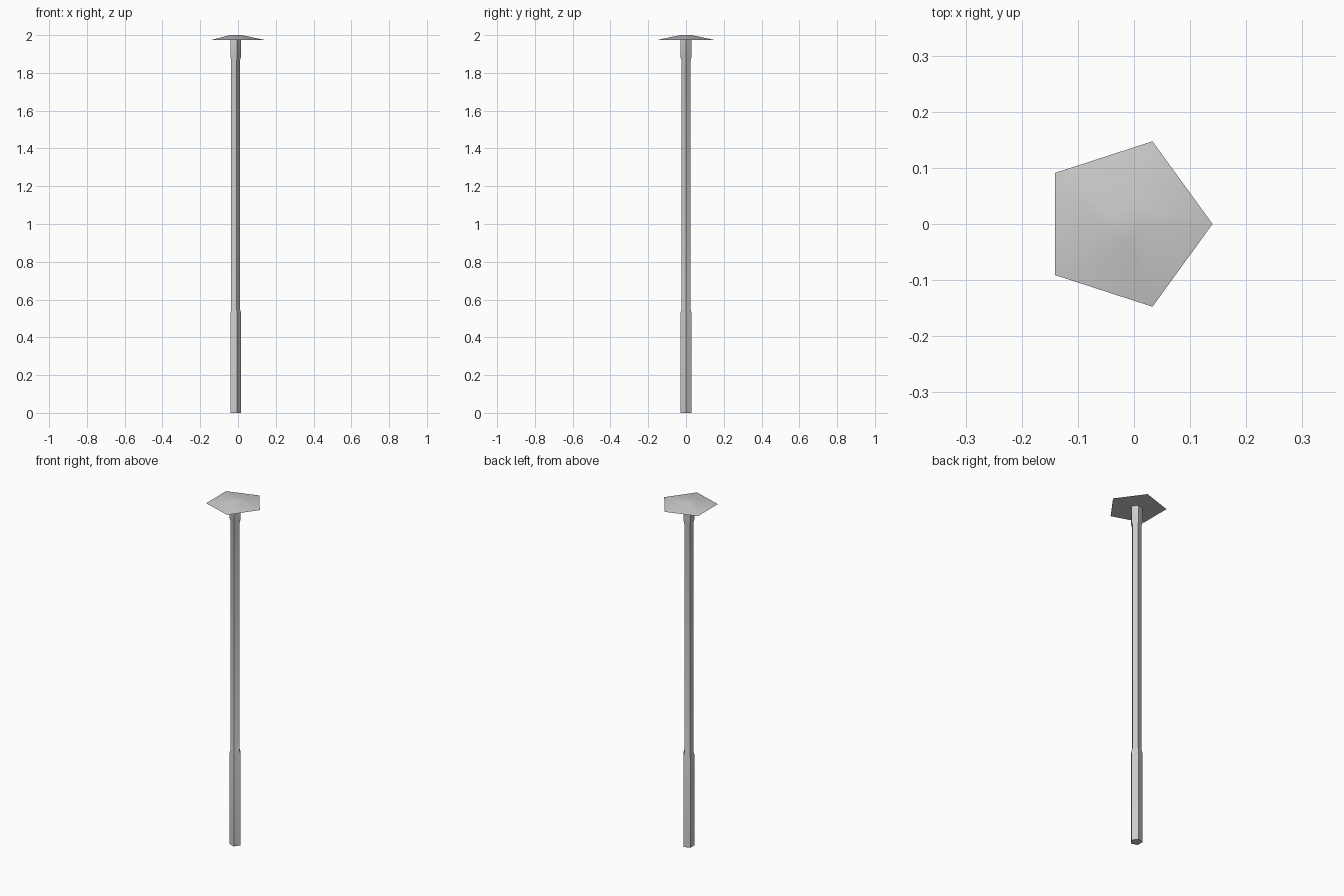
import bpy, bmesh, math

if "Cube" in bpy.data.objects:
    bpy.data.objects.remove(bpy.data.objects["Cube"])

SIDES = 5
CX = -0.015  # axis offset that centres the pentagon's bounds on x = 0


def prism(name, profile):
    """Closed five-sided solid from (radius, z) rings, bottom to top."""
    bm = bmesh.new()
    rings = []
    for r, z in profile:
        rings.append([bm.verts.new((CX + r * math.cos(math.tau * i / SIDES),
                                    r * math.sin(math.tau * i / SIDES), z))
                      for i in range(SIDES)])
    for a, b in zip(rings, rings[1:]):
        for i in range(SIDES):
            j = (i + 1) % SIDES
            bm.faces.new((a[i], a[j], b[j], b[i]))
    bm.faces.new(rings[0][::-1])
    bm.faces.new(rings[-1])
    mesh = bpy.data.meshes.new(name)
    bm.to_mesh(mesh)
    bm.free()
    ob = bpy.data.objects.new(name, mesh)
    bpy.context.collection.objects.link(ob)
    bpy.ops.object.select_all(action='DESELECT')
    ob.select_set(True)
    bpy.context.view_layer.objects.active = ob
    bpy.ops.object.shade_smooth_by_angle(angle=math.radians(30))
    return ob


# Post: thick base, slim shaft, collar under the cap
prism("post", [(0.032, 0), (0.032, 0.525), (0.026, 0.547),
               (0.026, 1.868), (0.032, 1.89), (0.032, 1.976)])

# Wide shallow cap with a small flat top
prism("cap", [(0.155, 1.975), (0.032, 2.0)])
